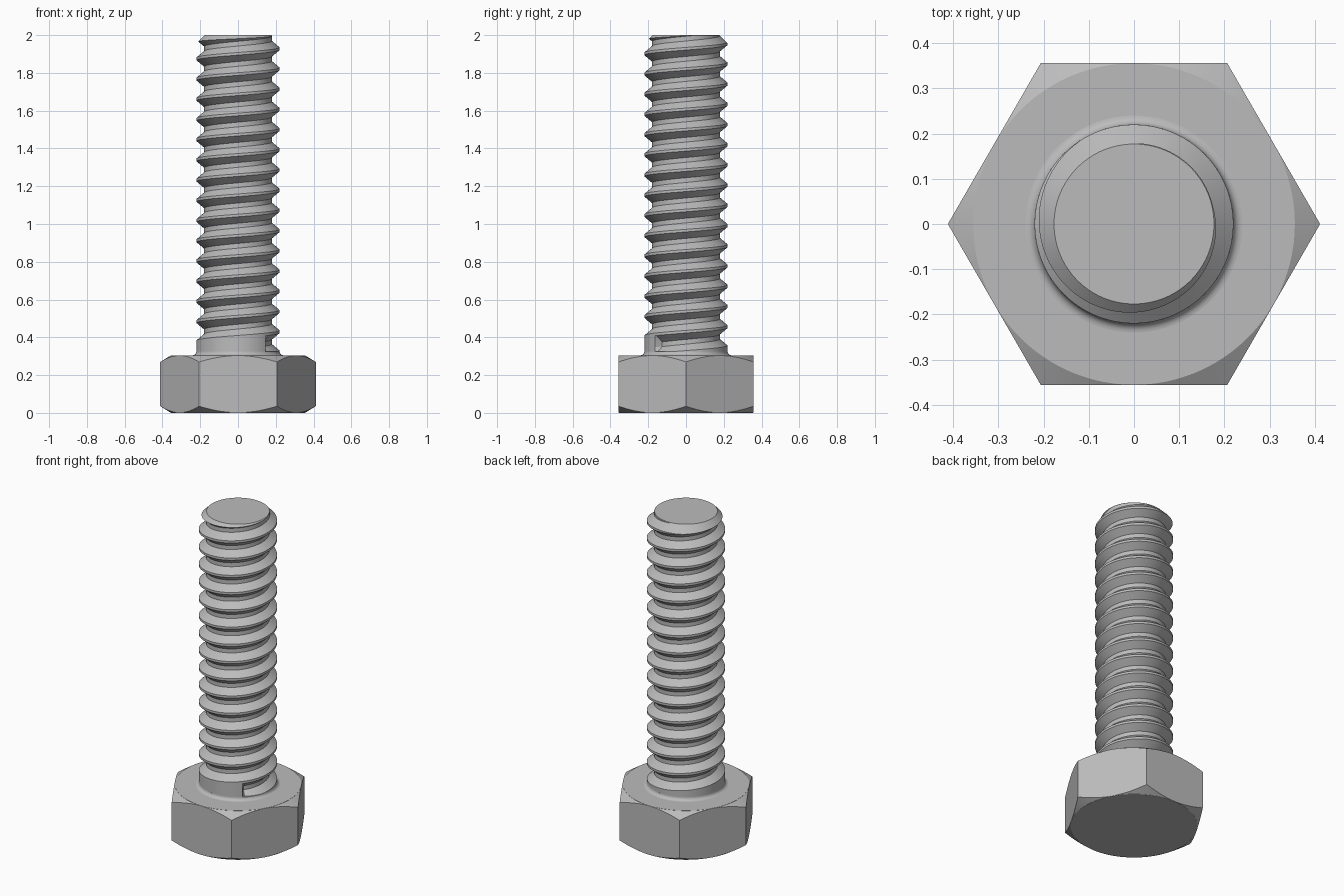
import bpy, bmesh
from math import pi, cos, sin, radians

if "Cube" in bpy.data.objects:
    bpy.data.objects.remove(bpy.data.objects["Cube"], do_unlink=True)

GREY = (0.5, 0.5, 0.5, 1)
steel = bpy.data.materials.new("plain steel grey")
steel.use_nodes = True
steel.diffuse_color = GREY
for node in steel.node_tree.nodes:
    if node.type == 'BSDF_PRINCIPLED':
        node.inputs["Base Color"].default_value = GREY


def make_object(name, bm):
    bmesh.ops.recalc_face_normals(bm, faces=bm.faces)
    mesh = bpy.data.meshes.new(name)
    bm.to_mesh(mesh)
    bm.free()
    mesh.materials.append(steel)
    obj = bpy.data.objects.new(name, mesh)
    bpy.context.collection.objects.link(obj)
    return obj


def lathe(name, profile, sides=128):
    """Solid of revolution; profile runs bottom to top as (radius, z)."""
    bm = bmesh.new()
    rings = [[bm.verts.new((r * cos(2 * pi * i / sides), r * sin(2 * pi * i / sides), z))
              for i in range(sides)] for r, z in profile]
    for low, high in zip(rings, rings[1:]):
        for i in range(sides):
            j = (i + 1) % sides
            bm.faces.new((low[i], low[j], high[j], high[i]))
    bm.faces.new(rings[0])
    bm.faces.new(rings[-1])
    return make_object(name, bm)


def activate(obj):
    bpy.ops.object.select_all(action='DESELECT')
    obj.select_set(True)
    bpy.context.view_layer.objects.active = obj


def keep_inside(obj, envelope):
    mod = obj.modifiers.new("trim", 'BOOLEAN')
    mod.operation = 'INTERSECT'
    mod.solver = 'EXACT'
    mod.object = envelope
    activate(obj)
    bpy.ops.object.modifier_apply(modifier=mod.name)
    bpy.data.objects.remove(envelope, do_unlink=True)


def smooth(obj):
    activate(obj)
    bpy.ops.object.shade_smooth_by_angle(angle=radians(25))


# Hexagonal head with conical chamfers on both ends
HEAD = 0.305
head = lathe("hex_head", [(0.412, 0), (0.412, HEAD)], sides=6)
keep_inside(head, lathe("head_envelope", [(0.356, -0.001), (0.356, 0.001), (0.46, 0.065),
                                          (0.46, HEAD - 0.065), (0.356, HEAD - 0.001),
                                          (0.356, HEAD + 0.001)]))
smooth(head)

# Threaded shank: one helical strip whose groove begins after the plain neck
MAJOR, ROOT, PITCH = 0.22, 0.179, 0.107
STEPS, LEAD, TURNS = 96, 2, 20
START_Z, START_ANGLE = 0.363, radians(-45)
GROOVE = [(-0.0465, MAJOR), (-0.0125, ROOT), (0.0125, ROOT), (0.0465, MAJOR)]

bm = bmesh.new()
strip = []
for t in range(STEPS * TURNS + 1):
    turn = t / STEPS - LEAD
    a = START_ANGLE + 2 * pi * turn
    column = []
    for dz, radius in GROOVE:
        r = radius if turn >= 0 else MAJOR
        column.append(bm.verts.new((r * cos(a), r * sin(a), START_Z + PITCH * turn + dz)))
    strip.append(column)
for t in range(STEPS * TURNS):
    here, there = strip[t], strip[t + 1]
    for k in range(3):
        bm.faces.new((here[k], there[k], there[k + 1], here[k + 1]))
    if t + 1 + STEPS < len(strip):
        up, up_next = strip[t + STEPS], strip[t + 1 + STEPS]
        bm.faces.new((here[3], there[3], up_next[0], up[0]))
# Close both ragged ends with fans, later trimmed away
bottom, top = bm.verts.new((0, 0, 0.1)), bm.verts.new((0, 0, 2.4))
for edge in [e for e in bm.edges if e.is_boundary]:
    v, w = edge.verts
    bm.faces.new((v, w, bottom if v.co.z < 1 else top))
shank = make_object("threaded_shank", bm)
keep_inside(shank, lathe("shank_envelope", [(0.24, 0.26), (0.24, 1.937), (0.177, 2.0)]))
smooth(shank)

# Small fillet where the shank meets the head
FILLET = 0.02
curve = [(MAJOR + FILLET * (1 - sin(a)), HEAD + FILLET * (1 - cos(a)))
         for a in (pi / 2 * i / 6 for i in range(7))]
neck = lathe("neck_fillet", [(MAJOR + FILLET, HEAD - 0.01)] + curve[::-1][::-1])
smooth(neck)
